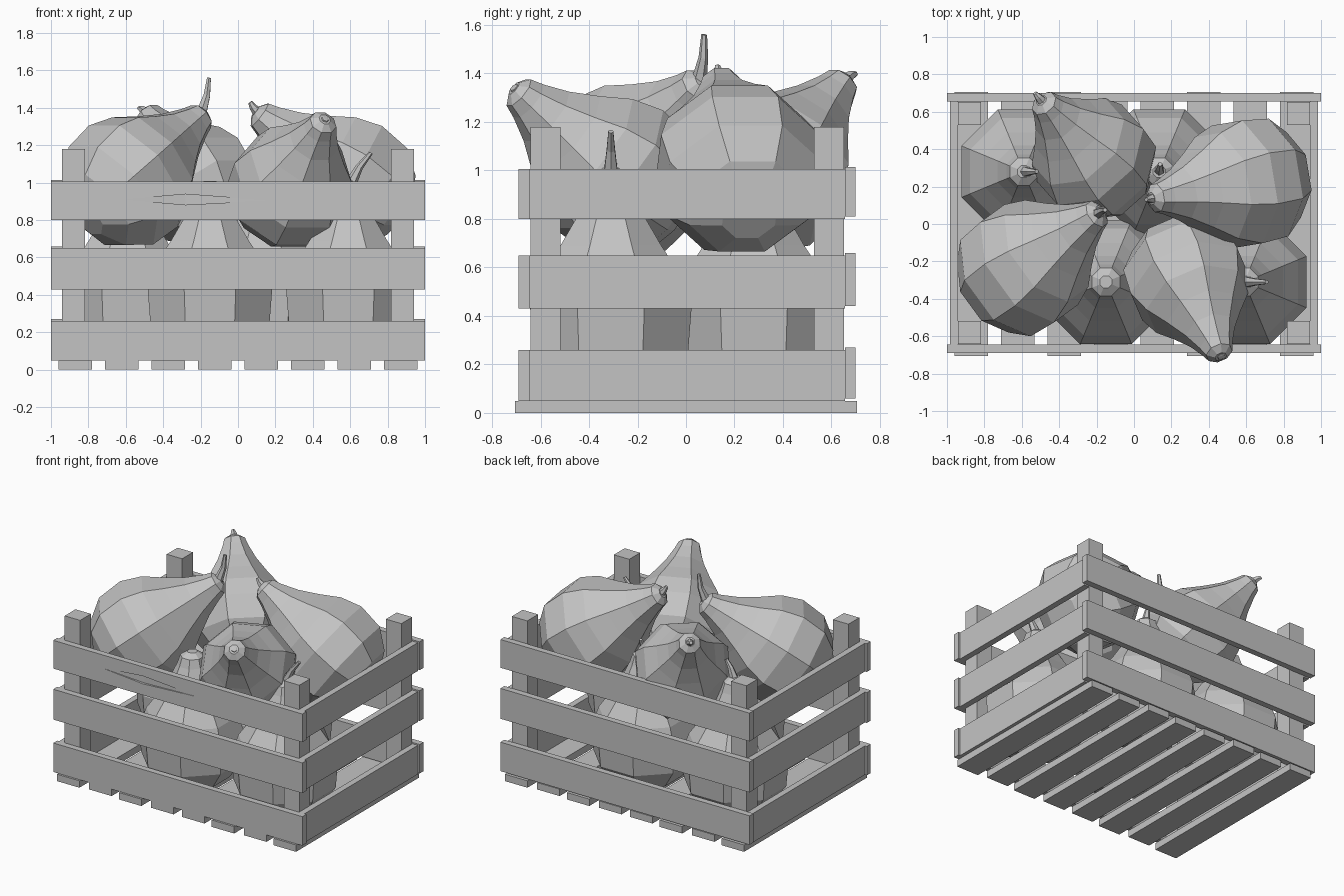
import bpy
import bmesh
import math
from mathutils import Vector

cube = bpy.data.objects.get("Cube")
if cube:
    bpy.data.objects.remove(cube, do_unlink=True)

grey = bpy.data.materials.new("plain_grey")
grey.use_nodes = True
COLOR = (0.55, 0.55, 0.55, 1.0)
grey.diffuse_color = COLOR
grey.node_tree.nodes["Principled BSDF"].inputs["Base Color"].default_value = COLOR


def finish(name, bm):
    bmesh.ops.recalc_face_normals(bm, faces=bm.faces[:])
    mesh = bpy.data.meshes.new(name)
    bm.to_mesh(mesh)
    bm.free()
    mesh.materials.append(grey)
    obj = bpy.data.objects.new(name, mesh)
    bpy.context.collection.objects.link(obj)
    return obj


def box(name, xs, ys, zs):
    """Box between the given limits."""
    bm = bmesh.new()
    bmesh.ops.create_cube(bm, size=1)
    for v in bm.verts:
        for i, (lo, hi) in enumerate((xs, ys, zs)):
            v.co[i] = lo if v.co[i] < 0 else hi
    return finish(name, bm)


def loft(name, points, radii, sides):
    """Closed skin of flat facets over rings placed along a path."""
    bm = bmesh.new()
    turn = (points[-1] - points[0]).to_track_quat("Z", "Y")
    rings = []
    for point, radius in zip(points, radii):
        angles = [math.tau * (i + 0.5) / sides for i in range(sides)]
        rings.append([bm.verts.new(point + turn @ Vector(
            (radius * math.cos(a), radius * math.sin(a), 0))) for a in angles])
    for low, high in zip(rings, rings[1:]):
        for i in range(sides):
            j = (i + 1) % sides
            bm.faces.new((low[i], low[j], high[j], high[i]))
    bm.faces.new(rings[0])
    bm.faces.new(rings[-1])
    return finish(name, bm)


# Gourd outline: distance along the axis from the widest part, radius
PROFILE = [(-.32, .12), (-.25, .25), (-.12, .345), (.06, .36), (.2, .31),
           (.32, .225), (.44, .15), (.55, .10), (.61, .08), (.64, .035)]


def gourd(name, centre, neck, stem_end=None, size=1.0):
    centre = Vector(centre)
    axis = (Vector(neck) - centre).normalized()
    loft(name, [centre + axis * t * size for t, r in PROFILE],
         [r * size for t, r in PROFILE], 8)
    if stem_end:
        start = centre + axis * 0.6 * size
        end = Vector(stem_end)
        bend = start.lerp(end, 0.5) + axis * 0.02
        loft(name + "_stem", [start, bend, end], [.035, .02, .012], 6)


# Floor slats
for i in range(8):
    x = -0.87 + i * 1.74 / 7
    reach = 0.705 if i in (0, 2, 5, 7) else 0.69
    box(f"floor_slat_{i + 1}", (x - .09, x + .09), (-reach, reach), (0, .05))

# Wall boards, three rows
ROWS = {"lower": (.05, .26), "middle": (.43, .65), "upper": (.80, 1.005)}
for row, zs in ROWS.items():
    front = box(f"front_{row}_board", (-1, 1), (-.69, -.645), zs)
    box(f"back_{row}_board", (-1, 1), (.655, .70), [z + .01 for z in zs])
    box(f"left_{row}_board", (.94, .985), (-.645, .655), zs)
    box(f"right_{row}_board", (-.985, -.94), (-.645, .655), zs)

# Shallow splinter gouge in the upper front board
gouge = loft("gouge_cutter", [Vector((x, -.69, z)) for x, z in
             ((-.6, .91), (-.28, .91), (.16, .905))], [.001, .04, .001], 4)
for v in gouge.data.vertices:
    v.co.y = -.69 + (v.co.y + .69) * 0.6
cut = front.modifiers.new("gouge", "BOOLEAN")
cut.operation = "DIFFERENCE"
cut.object = gouge
bpy.context.view_layer.objects.active = front
bpy.ops.object.modifier_apply(modifier=cut.name)
bpy.data.objects.remove(gouge, do_unlink=True)

# Corner posts
for side, x in (("left", .88), ("right", -.88)):
    for end, y in (("front", -.58), ("back", .59)):
        box(f"{end}_{side}_post", (x - .062, x + .062), (y - .062, y + .062), (.05, 1.18))

# Upright gourds on the floor
for name, x, y, stem in (
        ("back_right", -.59, .28, (-.52, .28, 1.12)),
        ("back_middle", .135, .28, (.14, .32, 1.10)),
        ("front_middle", -.15, -.31, None),
        ("front_left", .59, -.31, (.71, -.31, 1.16))):
    gourd(f"lower_gourd_{name}", (x, y, .37), (x, y, 1), stem)

# Leaning gourds on top
gourd("upper_gourd_front_right", (-.60, -.24, 1.0), (-.19, .06, 1.36), (-.155, .075, 1.56))
gourd("upper_gourd_back_left", (.60, .22, 1.0), (.12, .14, 1.36), (.065, .13, 1.43))
gourd("upper_gourd_front_left", (.28, -.28, .97), (.43, -.63, 1.27), (.47, -.71, 1.345), .93)
gourd("upper_gourd_back_right", (-.21, .34, .98), (-.45, .61, 1.32), (-.53, .70, 1.40), .92)
